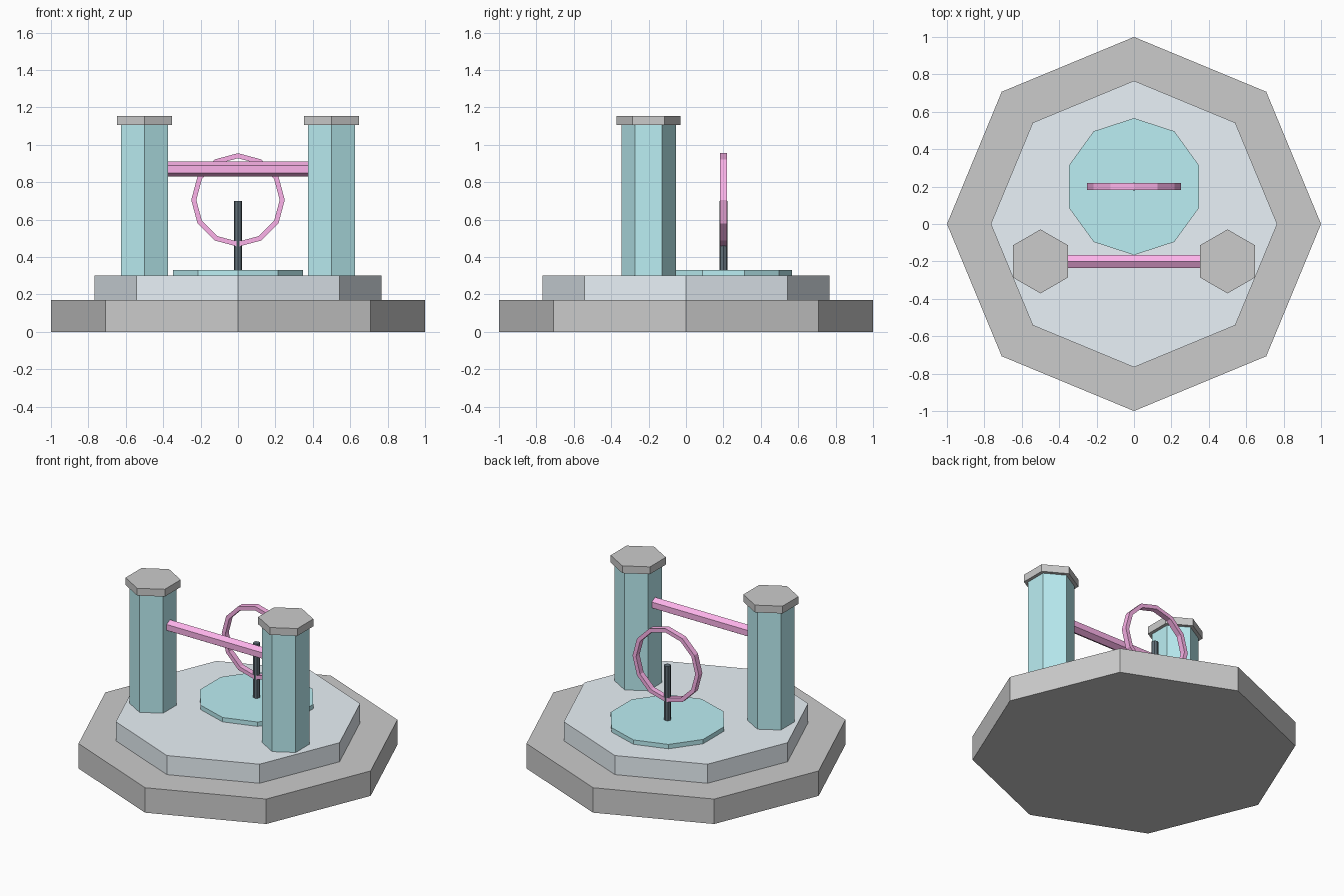
import bpy, bmesh
from math import pi, sin, cos

if "Cube" in bpy.data.objects:
    bpy.data.objects.remove(bpy.data.objects["Cube"])


def material(name, rgb):
    m = bpy.data.materials.new(name)
    m.diffuse_color = (*rgb, 1)
    m.use_nodes = True
    m.node_tree.nodes["Principled BSDF"].inputs["Base Color"].default_value = m.diffuse_color
    return m


teal = material("teal", (0.5, 0.86, 0.9))
pink = material("pink", (0.98, 0.45, 0.82))
pale = material("pale_blue", (0.82, 0.89, 0.94))
dark = material("dark", (0.12, 0.16, 0.19))


def prism(name, sides, radius, x, y, z0, z1, mat=None, turn=0.0):
    """Upright prism with one corner at angle `turn` from +x."""
    bm = bmesh.new()
    ring = [bm.verts.new((radius * cos(turn + 2 * pi * i / sides),
                          radius * sin(turn + 2 * pi * i / sides), 0)) for i in range(sides)]
    base = bm.faces.new(ring)
    top = bmesh.ops.extrude_face_region(bm, geom=[base], use_keep_orig=True)
    bmesh.ops.translate(bm, vec=(0, 0, z1 - z0),
                        verts=[v for v in top["geom"] if isinstance(v, bmesh.types.BMVert)])
    return finish(name, bm, mat, (x, y, z0))


def finish(name, bm, mat, loc):
    bmesh.ops.recalc_face_normals(bm, faces=bm.faces)
    me = bpy.data.meshes.new(name)
    bm.to_mesh(me)
    bm.free()
    ob = bpy.data.objects.new(name, me)
    ob.location = loc
    if mat:
        me.materials.append(mat)
    bpy.context.collection.objects.link(ob)
    return ob


def hoop(name, sides, outer, inner, depth, loc, mat):
    """Upright band facing the front, square in section."""
    bm = bmesh.new()
    section = [(outer, -depth / 2), (outer, depth / 2), (inner, depth / 2), (inner, -depth / 2)]
    loops = []
    for i in range(sides):
        a = 2 * pi * i / sides
        loops.append([bm.verts.new((r * cos(a), y, r * sin(a))) for r, y in section])
    for i in range(sides):
        p, q = loops[i], loops[(i + 1) % sides]
        for j in range(4):
            k = (j + 1) % 4
            bm.faces.new((p[j], p[k], q[k], q[j]))
    return finish(name, bm, mat, loc)


# stepped octagonal base
prism("lower_step", 8, 1.0, 0, 0, 0, 0.17)
prism("upper_step", 8, 0.766, 0, 0, 0.17, 0.3, pale)

# ten-sided platform with rod and hoop
prism("platform", 10, 0.366, 0, 0.2, 0.3, 0.33, teal, pi / 2)
prism("rod", 8, 0.022, 0, 0.2, 0.33, 0.7, dark)
hoop("hoop", 12, 0.25, 0.223, 0.038, (0, 0.2, 0.705), pink)

# pair of hexagonal pillars with caps
for side, x in (("left", -0.5), ("right", 0.5)):
    prism(side + "_pillar", 6, 0.146, x, -0.2, 0.3, 1.11, teal, pi / 2)
    prism(side + "_cap", 6, 0.171, x, -0.2, 1.105, 1.155, None, pi / 2)

# hexagonal crossbar between the pillars
bar = prism("crossbar", 6, 0.04, -0.38, -0.2, 0, 0.76, pink)
bar.location.z = 0.87
bar.rotation_euler = (0, pi / 2, 0)
